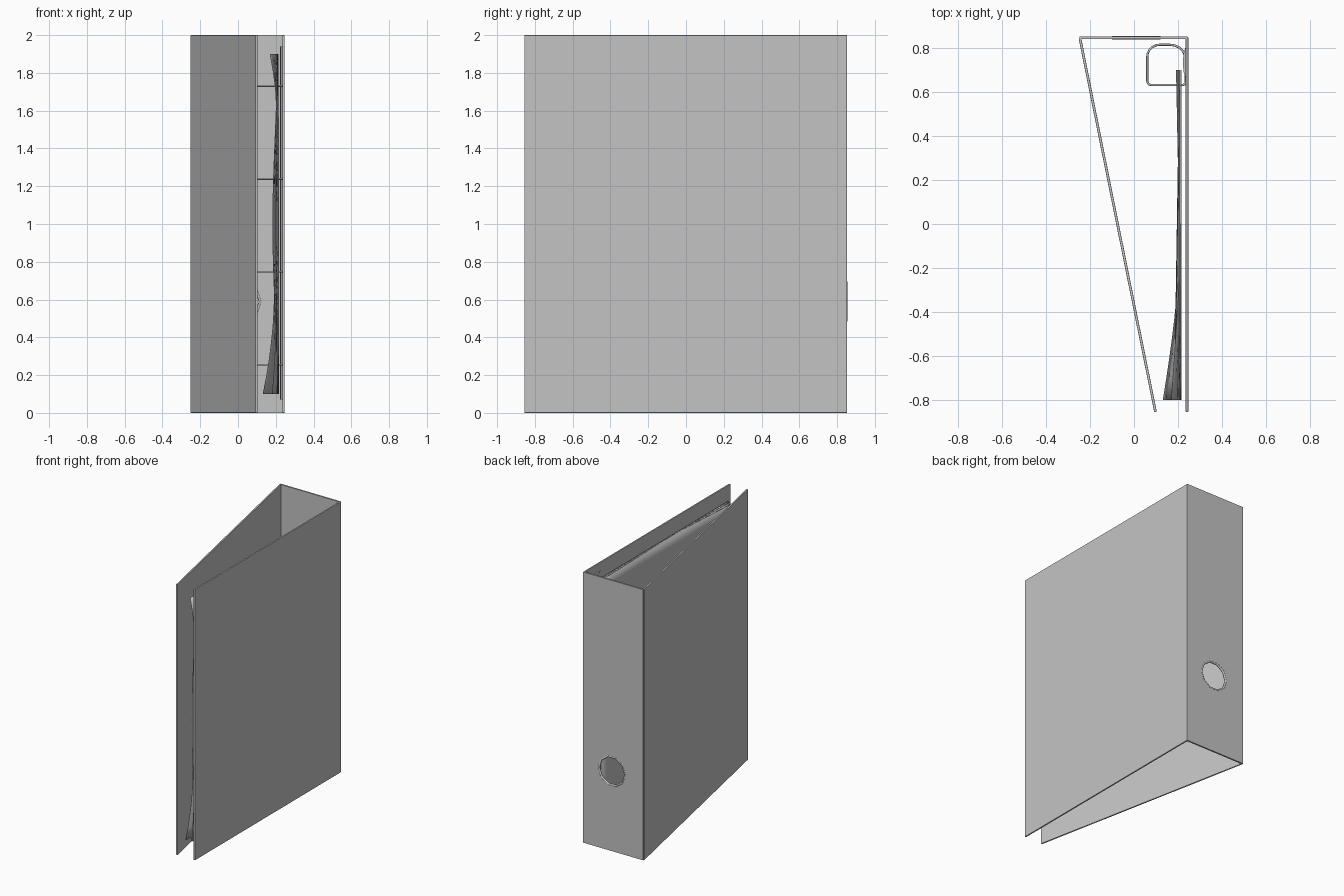
import bpy, bmesh, math
from mathutils import Vector

if "Cube" in bpy.data.objects:
    bpy.data.objects.remove(bpy.data.objects["Cube"], do_unlink=True)

grey = bpy.data.materials.new("plain grey")
grey.use_nodes = True
grey.diffuse_color = (0.55, 0.55, 0.55, 1)
grey.node_tree.nodes["Principled BSDF"].inputs["Base Color"].default_value = (0.55, 0.55, 0.55, 1)


def finish(name, bm):
    bmesh.ops.recalc_face_normals(bm, faces=bm.faces[:])
    mesh = bpy.data.meshes.new(name)
    bm.to_mesh(mesh)
    bm.free()
    mesh.materials.append(grey)
    ob = bpy.data.objects.new(name, mesh)
    bpy.context.collection.objects.link(ob)
    return ob


def extrude_plan(name, points, z0, z1):
    """Raise a plan outline from z0 to z1."""
    bm = bmesh.new()
    face = bm.faces.new([bm.verts.new((x, y, z0)) for x, y in points])
    top = bmesh.ops.extrude_face_region(bm, geom=[face])["geom"]
    for v in top:
        if isinstance(v, bmesh.types.BMVert):
            v.co.z = z1
    return finish(name, bm)


def soften(ob, width):
    mod = ob.modifiers.new("soft edges", "BEVEL")
    mod.width, mod.segments = width, 2


def thicken(ob, amount):
    mod = ob.modifiers.new("thickness", "SOLIDIFY")
    mod.thickness, mod.offset = amount, 0


def cover(name, back, front):
    a, b = Vector(back), Vector(front)
    d = (b - a).normalized()
    n = Vector((-d.y, d.x)) * 0.006
    soften(extrude_plan(name, [a + n, b + n, b - n, a - n], 0, 2), 0.003)


# Covers
cover("left_cover", (0.241, 0.85), (0.241, -0.855))
cover("right_cover", (-0.246, 0.845), (0.098, -0.855))

# Spine with a finger hole
SPINE_Y, HOLE_X, HOLE_Z, HOLE_R, SIDES = 0.847, 0.01, 0.59, 0.108, 10
hole = [(HOLE_X + HOLE_R * math.cos(math.tau * i / SIDES),
         HOLE_Z + HOLE_R * math.sin(math.tau * i / SIDES)) for i in range(SIDES)]
bm = bmesh.new()
edges = []
for loop in ([(-0.247, 0), (0.243, 0), (0.243, 2), (-0.247, 2)], hole):
    verts = [bm.verts.new((x, SPINE_Y, z)) for x, z in loop]
    edges += [bm.edges.new((v, verts[i - 1])) for i, v in enumerate(verts)]
bmesh.ops.triangle_fill(bm, edges=edges, use_beauty=True)
thicken(finish("spine", bm), 0.012)


def tube(name, points, radius):
    """Closed round wire through the points."""
    data = bpy.data.curves.new(name, "CURVE")
    data.dimensions = "3D"
    data.bevel_depth, data.bevel_resolution = radius, 2
    spline = data.splines.new("POLY")
    spline.points.add(len(points) - 1)
    for p, co in zip(spline.points, points):
        p.co = (*co, 1)
    spline.use_cyclic_u = True
    data.materials.append(grey)
    ob = bpy.data.objects.new(name, data)
    bpy.context.collection.objects.link(ob)


# Rim of the finger hole
tube("hole_rim", [(x, SPINE_Y, z) for x, z in hole], 0.008)


def arc(cx, cy, r, start, steps=5):
    return [(cx + r * math.cos(math.radians(start - 90 * i / steps)),
             cy + r * math.sin(math.radians(start - 90 * i / steps))) for i in range(steps + 1)]


# Four binder rings
ring = (arc(0.08, 0.652, 0.02, 270) + arc(0.115, 0.76, 0.055, 180)
        + arc(0.165, 0.745, 0.07, 90) + arc(0.22, 0.647, 0.015, 0))
for i in range(4):
    z = 0.255 + i * 0.492
    tube("ring_%d" % (i + 1), [(x, y, z) for x, y in ring], 0.005)

# Arched plate that holds the rings
extrude_plan("ring_plate", [(0.236, 0.66), (0.226, 0.69), (0.222, 0.735),
                            (0.226, 0.78), (0.236, 0.81)], 0.07, 1.94)


def sheet(name, x0, bulge, low_curl, top_curl, back_curl):
    """Paper page with a bowed front edge and curled corners."""
    bm = bmesh.new()
    bmesh.ops.create_grid(bm, x_segments=16, y_segments=20, size=0.5)
    for v in bm.verts:
        u, t = v.co.x + 0.5, v.co.y + 0.5
        x = x0 - bulge * u * math.sin(math.pi * t) ** 2
        x -= low_curl * max(0, (u - t * 1.5 - 0.55) / 0.45) ** 1.5
        x -= top_curl * max(0, (u + t * 3 - 3.6) / 0.4) ** 1.2
        x -= back_curl * max(0, t * 6 - 5 - u * 2)
        v.co = (x, 0.7 - 1.5 * u, 0.1 + 1.8 * t)
    ob = finish(name, bm)
    for p in ob.data.polygons:
        p.use_smooth = True
    thicken(ob, 0.002)


# Loose pages
sheet("top_page", 0.207, 0.024, 0.075, 0.038, 0.015)
sheet("middle_page", 0.211, 0.012, 0.03, 0.015, 0.005)
sheet("bottom_page", 0.215, 0.003, 0.01, 0.0, 0.0)
